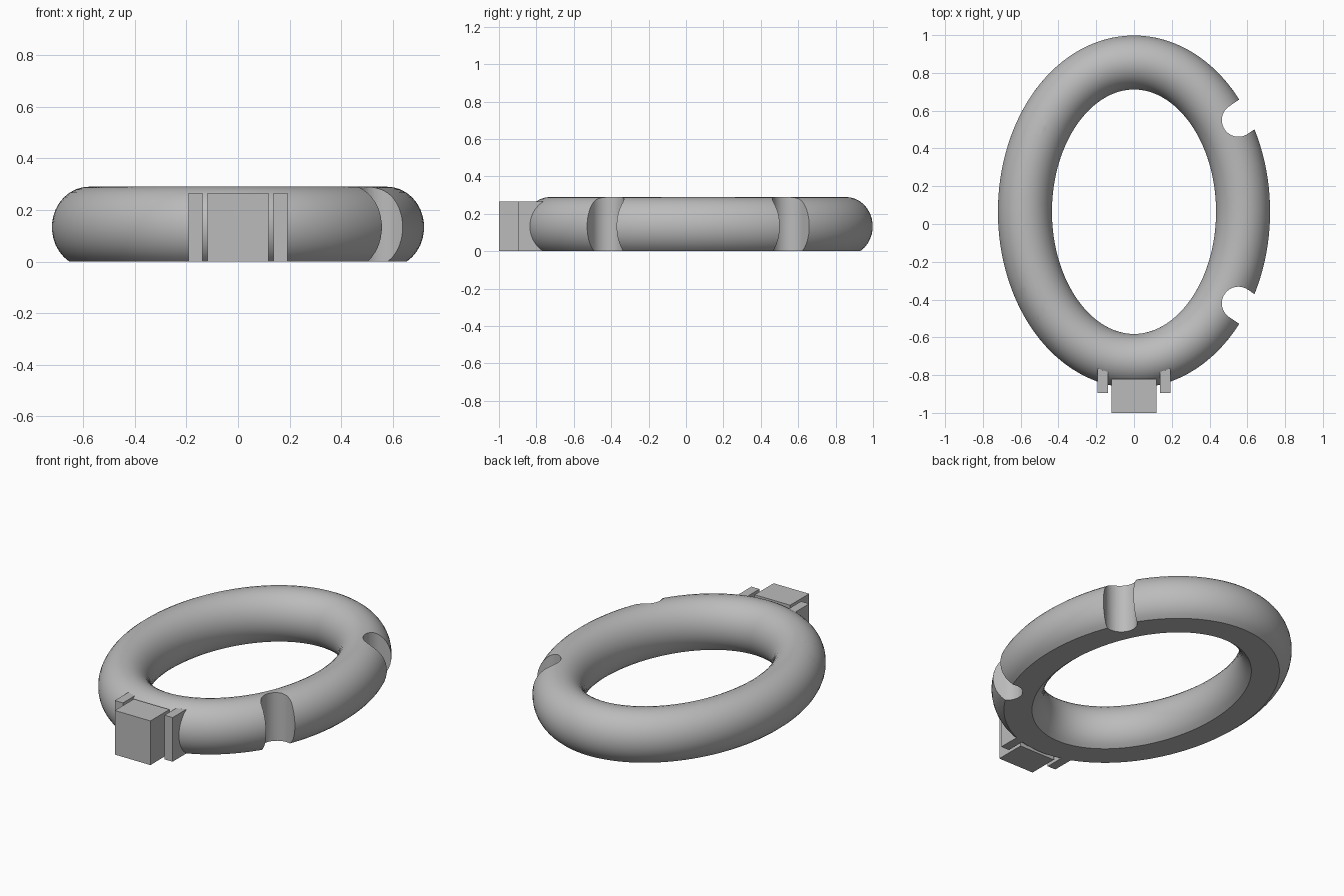
import bpy, bmesh
from math import sin, cos, pi, asin, radians, atan2
from mathutils import Vector, Matrix

cube = bpy.data.objects.get("Cube")
if cube:
    bpy.data.objects.remove(cube, do_unlink=True)

grey = bpy.data.materials.new("plain_grey")
grey.use_nodes = True
colour = (0.5, 0.5, 0.5, 1)
grey.diffuse_color = colour
grey.node_tree.nodes["Principled BSDF"].inputs["Base Color"].default_value = colour

CENTRE_Y = 0.065
SEMI_X, SEMI_Y = 0.5775, 0.79      # centre line of the ring
TUBE_W, TUBE_H, TUBE_Z = 0.1435, 0.157, 0.133


def make_object(name, bm):
    bmesh.ops.recalc_face_normals(bm, faces=bm.faces)
    mesh = bpy.data.meshes.new(name)
    bm.to_mesh(mesh)
    bm.free()
    mesh.materials.append(grey)
    obj = bpy.data.objects.new(name, mesh)
    bpy.context.collection.objects.link(obj)
    return obj


def make_box(name, low, high):
    bm = bmesh.new()
    bmesh.ops.create_cube(bm, size=1)
    low, high = Vector(low), Vector(high)
    size = Matrix.Diagonal((high - low).to_4d())
    size[3][3] = 1
    bm.transform(Matrix.Translation((low + high) / 2) @ size)
    return make_object(name, bm)


# Oval ring: round tube with a flat underside, swept along an ellipse
def make_ring():
    bm = bmesh.new()
    steps, arc = 128, 28
    start = asin(-TUBE_Z / TUBE_H)
    angles = [start + (pi - 2 * start) * i / arc for i in range(arc + 1)]
    loops = []
    for s in range(steps):
        t = 2 * pi * s / steps
        point = Vector((SEMI_X * cos(t), SEMI_Y * sin(t) + CENTRE_Y, 0))
        out = Vector((SEMI_Y * cos(t), SEMI_X * sin(t), 0)).normalized()
        loops.append([bm.verts.new(point + out * TUBE_W * cos(a)
                                   + Vector((0, 0, TUBE_Z + TUBE_H * sin(a))))
                      for a in angles])
    n = len(angles)
    for s in range(steps):
        a, b = loops[s], loops[(s + 1) % steps]
        for i in range(n):
            j = (i + 1) % n
            bm.faces.new((a[i], b[i], b[j], a[j]))
    return make_object("oval_ring", bm)


# U-shaped slot, round at the inner end and open outwards
def make_slot_cutter(sx, sy):
    bm = bmesh.new()
    r, length, sides = 0.088, 0.4, 24
    outline = [(r * cos(pi / 2 + pi * i / sides), r * sin(pi / 2 + pi * i / sides))
               for i in range(sides + 1)]
    outline += [(length, -r), (length, r)]
    base = bm.faces.new([bm.verts.new((x, y, -0.1)) for x, y in outline])
    top = bmesh.ops.extrude_face_region(bm, geom=[base])["geom"]
    bmesh.ops.translate(bm, vec=(0, 0, 0.6),
                        verts=[v for v in top if isinstance(v, bmesh.types.BMVert)])
    turn = atan2(sy * sin(radians(34)), sx * cos(radians(34)))
    bm.transform(Matrix.Translation((sx * 0.553, CENTRE_Y + sy * 0.485, 0))
                 @ Matrix.Rotation(turn, 4, "Z"))
    cutter = make_object("slot_cutter", bm)
    cutter.hide_render = True
    return cutter


ring = make_ring()
bpy.context.view_layer.objects.active = ring
for sx in (-1, 1):
    for sy in (-1, 1):
        cutter = make_slot_cutter(sx, sy)
        cut = ring.modifiers.new("slot", "BOOLEAN")
        cut.operation, cut.solver, cut.object = "DIFFERENCE", "EXACT", cutter
        bpy.ops.object.modifier_apply(modifier=cut.name)
        bpy.data.objects.remove(cutter, do_unlink=True)

bpy.ops.object.select_all(action="DESELECT")
ring.select_set(True)
bpy.ops.object.shade_smooth_by_angle(angle=radians(30))

# Front block with a tab on each side
make_box("front_block", (-0.118, -1, 0), (0.118, -0.82, 0.265))
for side, name in ((-1, "right_tab"), (1, "left_tab")):
    x = sorted((side * 0.138, side * 0.192))
    make_box(name, (x[0], -0.895, 0), (x[1], -0.76, 0.265))
